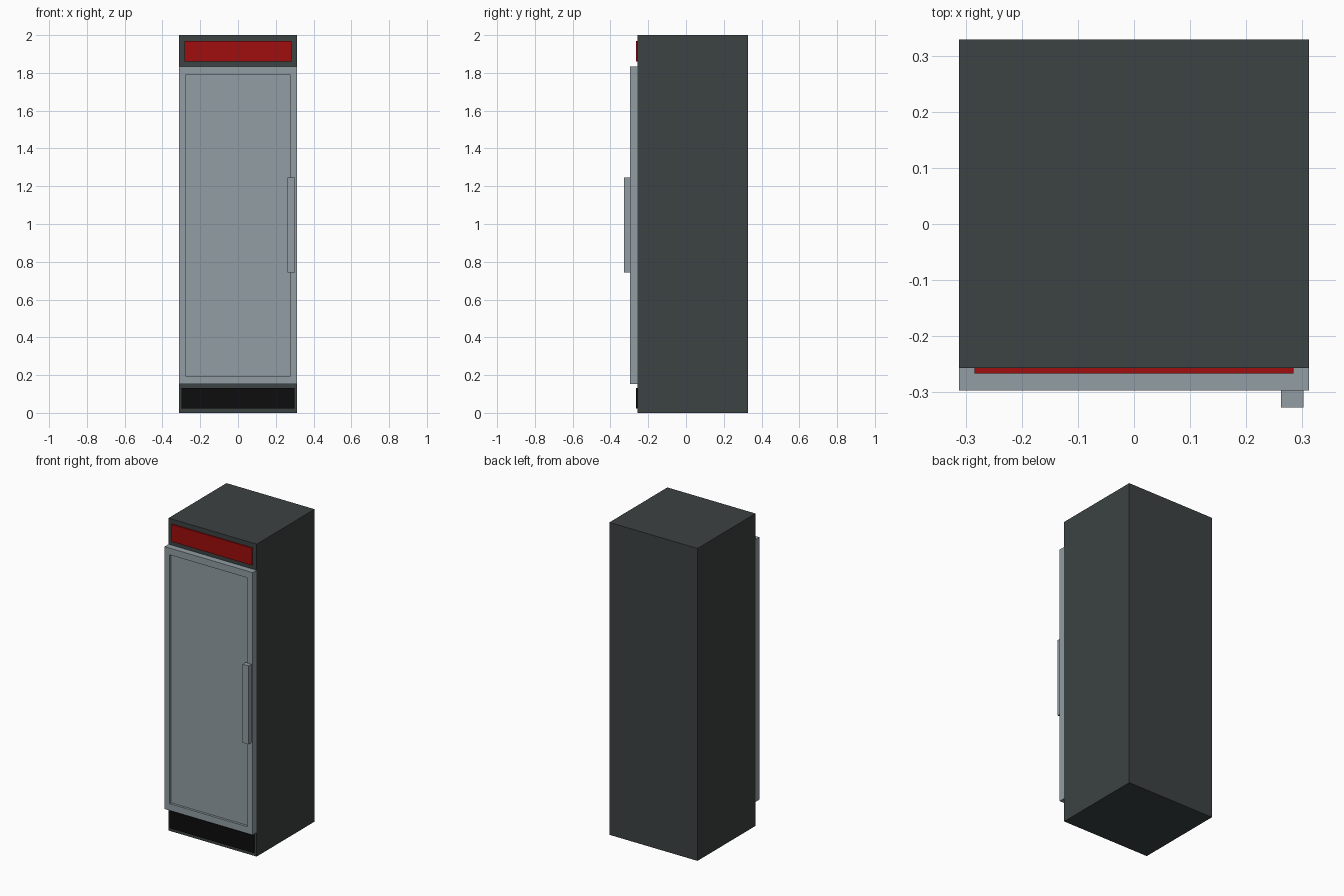
import bpy
import bmesh
from mathutils import Vector

cube = bpy.data.objects.get("Cube")
if cube:
    bpy.data.objects.remove(cube, do_unlink=True)


def material(name, color):
    m = bpy.data.materials.new(name)
    m.use_nodes = True
    m.diffuse_color = (*color, 1)
    m.node_tree.nodes["Principled BSDF"].inputs["Base Color"].default_value = (*color, 1)
    return m


charcoal = material("charcoal", (0.045, 0.054, 0.054))
steel = material("steel grey", (0.283, 0.337, 0.366))
red = material("red", (0.35, 0.004, 0.004))
black = material("black", (0.004, 0.004, 0.004))


def box(name, mat, low, high, recess=None):
    """Box between two corners, optionally with a recessed front panel."""
    low, high = Vector(low), Vector(high)
    bm = bmesh.new()
    bmesh.ops.create_cube(bm, size=1)
    for v in bm.verts:
        v.co = (low + high) / 2 + v.co * (high - low)
    if recess:
        side, rise, depth = recess
        bm.normal_update()
        front = min(bm.faces, key=lambda f: f.normal.y)
        # Rim around the panel, then the step down to it
        bmesh.ops.inset_individual(bm, faces=[front], thickness=side)
        middle = (low.z + high.z) / 2
        for v in front.verts:
            v.co.z += (side - rise) * (1 if v.co.z > middle else -1)
        bmesh.ops.inset_individual(bm, faces=[front], thickness=0)
        for v in front.verts:
            v.co.y += depth
    bmesh.ops.recalc_face_normals(bm, faces=bm.faces)
    mesh = bpy.data.meshes.new(name)
    bm.to_mesh(mesh)
    bm.free()
    mesh.materials.append(mat)
    obj = bpy.data.objects.new(name, mesh)
    bpy.context.collection.objects.link(obj)
    return obj


# Cabinet
BODY_FRONT, DOOR_FRONT, WIDTH = -0.257, -0.297, 0.312
box("cabinet", charcoal, (-WIDTH, BODY_FRONT, 0), (WIDTH, 0.329, 2))

# Door with recessed panel, and its handle
box("door", steel, (-WIDTH, DOOR_FRONT, 0.153), (WIDTH, BODY_FRONT, 1.833),
    recess=(0.05, 0.058, 0.015))
box("door_handle", steel, (0.262, -0.327, 0.742), (0.302, DOOR_FRONT, 1.245))

# Header sign and kick plate
box("header_sign", red, (-0.284, -0.266, 1.86), (0.284, BODY_FRONT, 1.97))
box("kick_plate", black, (-0.298, -0.266, 0.022), (0.298, BODY_FRONT, 0.133))
